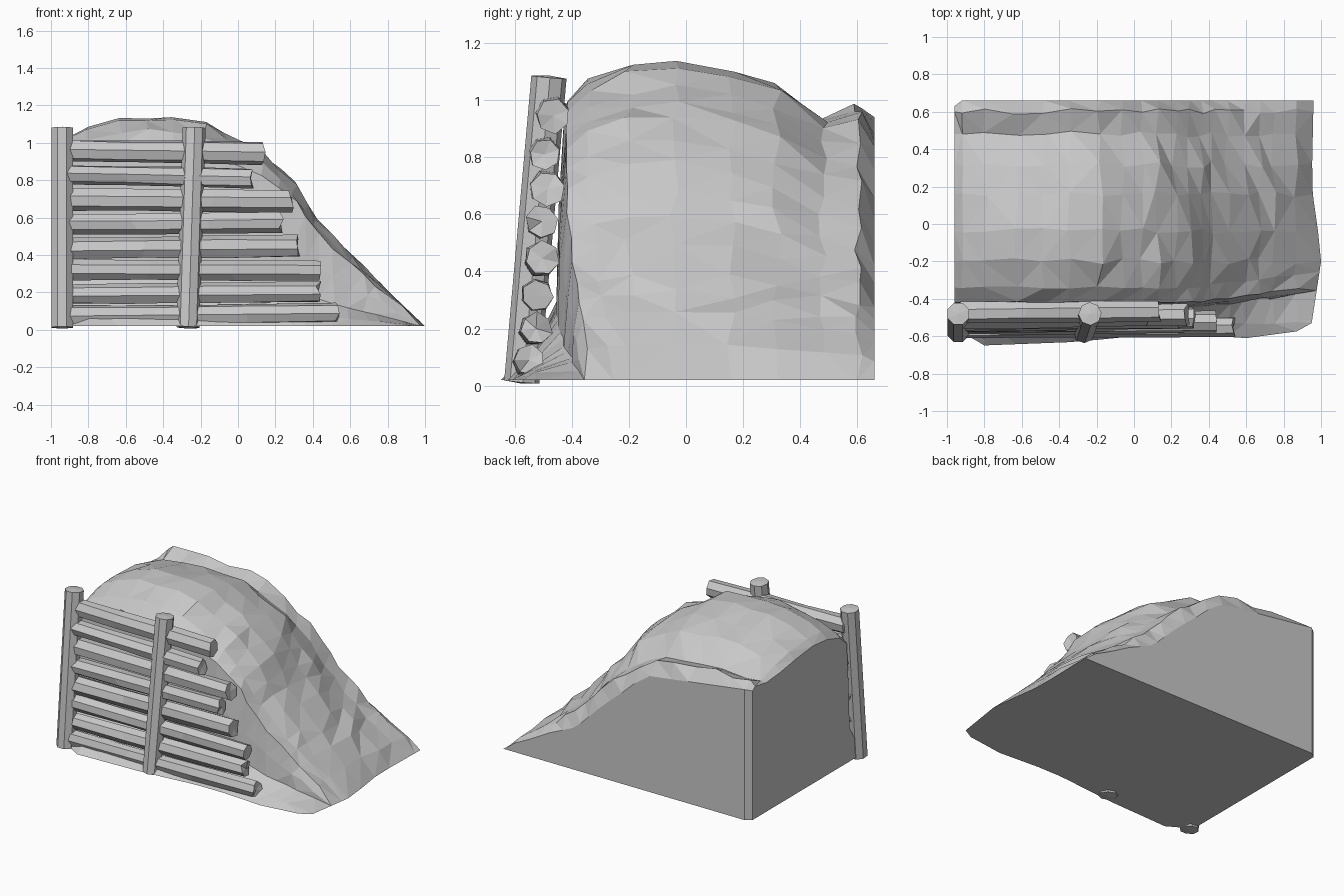
import bpy, bmesh, math, random
from mathutils import Vector

random.seed(4)
if "Cube" in bpy.data.objects:
    bpy.data.objects.remove(bpy.data.objects["Cube"])

grey = bpy.data.materials.new("plain grey")
grey.use_nodes = True
grey.diffuse_color = (0.58, 0.58, 0.58, 1)
grey.node_tree.nodes["Principled BSDF"].inputs["Base Color"].default_value = grey.diffuse_color


def finish(name, bm):
    bmesh.ops.recalc_face_normals(bm, faces=bm.faces)
    mesh = bpy.data.meshes.new(name)
    bm.to_mesh(mesh)
    bm.free()
    mesh.materials.append(grey)
    obj = bpy.data.objects.new(name, mesh)
    bpy.context.collection.objects.link(obj)
    return obj


def lerp(points, t):
    """Piecewise linear curve through (t, value) points."""
    if t <= points[0][0]:
        return points[0][1]
    for (a, va), (b, vb) in zip(points, points[1:]):
        if t <= b:
            return va + (vb - va) * (t - a) / (b - a)
    return points[-1][1]


def jitter(amount):
    return random.uniform(-amount, amount)


# Mound: curves along x for the ridge, the cut back edge and the front foot
BASE = 0.02
ridge = [(-.96, .99), (-.92, 1.03), (-.8, 1.09), (-.63, 1.13), (-.35, 1.13), (-.18, 1.11),
         (0, 1.01), (.13, .95), (.3, .78), (.42, .59), (.6, .4), (.75, .26), (1, BASE)]
back = [(-.96, .93), (-.92, .94), (-.13, .83), (-.02, .71), (.18, .54), (.4, .32),
        (.6, .23), (.76, .14), (1, BASE)]
foot = [(-.96, -.55), (-.82, -.65), (-.3, -.63), (.1, -.59), (.3, -.59), (.6, -.61),
        (.9, -.57), (1, -.53)]
# Right-hand edge of the ground outline, x along y
toe = [(-.53, .95), (-.4, .97), (-.2, 1), (0, .98), (.2, .95), (.66, .96)]
# Cross-section: y against share of the ridge height
section = [(-.53, .1), (-.45, .25), (-.44, .55), (-.42, .87), (-.34, .94), (-.2, .985),
           (-.04, 1), (.16, .98), (.32, .96), (.48, .9)]
stations = [-.96, -.92, -.8, -.63, -.48, -.35, -.18, -.06, .04, .13, .22, .3, .36, .42,
            .5, .6, .68, .75, .87, 1]

bm = bmesh.new()
grid = []
for x in stations:
    top, rear, front = lerp(ridge, x), lerp(back, x), lerp(foot, x)
    last = x == stations[-1]
    inner = x not in (stations[0], stations[-1])
    spread = max(0, x - .3) * .12
    rear_y = .63 if x == stations[0] else .66
    row = [(front, BASE)]
    for y, share in section:
        z = BASE + (top - BASE) * share
        if y > 0:
            z = max(z - (top - rear) * .5 * (y / .6) ** 2, rear)
        row.append((max(y + (spread if -.5 < y < -.3 else 0), front + .02), z))
    row += [(.6, rear + (top - rear) * .35), (rear_y, rear)]
    column = []
    for j, (y, z) in enumerate(row):
        px, py = x, y
        if last:
            px = lerp(toe, y)
            z = BASE
        elif inner and 0 < j < len(row) - 1:
            wobble = .008 if x < -.85 else .018
            px += jitter(wobble)
            py += jitter(wobble) * (1 if j > 5 else .4)
            z = max(z + jitter(.012) * min(1, z * 3), BASE + .01)
        column.append(bm.verts.new((px, py, z)))
    grid.append(column)

for a, b in zip(grid, grid[1:]):
    for j in range(len(a) - 1):
        bm.faces.new((a[j], b[j], b[j + 1], a[j + 1]))

# Flat cut sides and underside, with a chamfered rear corner
side_base = bm.verts.new((-.96, .63, BASE))
rear_base = bm.verts.new((-.92, .66, BASE))
bm.faces.new(grid[0] + [side_base])
bm.faces.new([grid[0][-1], grid[1][-1], rear_base, side_base])
bm.faces.new([c[-1] for c in grid[1:]] + [rear_base])
bm.faces.new([c[0] for c in grid[:-1]] + grid[-1] + [rear_base, side_base])
bmesh.ops.triangulate(bm, faces=[f for f in bm.faces if len(f.verts) == 4])
finish("earth_mound", bm)


def timber(name, start, end, radius, sides, rings, rough, ragged):
    """Rough-hewn round timber from start to end."""
    start, end = Vector(start), Vector(end)
    axis = (end - start).normalized()
    turn = axis.to_track_quat('Z', 'Y')
    spin = random.uniform(0, math.tau) if rough else math.pi / sides
    bm = bmesh.new()
    loops = []
    for k in range(rings + 1):
        loop = []
        for s in range(sides):
            a = spin + math.tau * s / sides
            r = radius * (1 + jitter(rough))
            along = jitter(ragged) if k in (0, rings) else jitter(rough * .3)
            p = start.lerp(end, k / rings) + turn @ Vector((r * math.cos(a), r * math.sin(a), along))
            loop.append(bm.verts.new(p))
        loops.append(loop)
    for a, b in zip(loops, loops[1:]):
        for s in range(sides):
            t = (s + 1) % sides
            bm.faces.new((a[s], a[t], b[t], b[s]))
    # End caps fan around a slightly offset centre
    for loop, centre, out in ((loops[0], start, -1), (loops[-1], end, 1)):
        tip = bm.verts.new(centre + axis * out * (.006 - ragged * .4))
        for s in range(sides):
            bm.faces.new((loop[s], loop[(s + 1) % sides], tip))
    finish(name, bm)


# Leaning posts
timber("corner_post", (-.94, -.575, .013), (-.94, -.48, 1.08), .062, 8, 1, 0, 0)
timber("middle_post", (-.268, -.575, .013), (-.235, -.48, 1.08), .062, 8, 1, 0, 0)

# Stacked logs, top to bottom: right end x, y, left z, right z, radius
logs = [(.13, -.465, .96, .945, .06), (.07, -.495, .83, .81, .055),
        (.28, -.485, .70, .69, .06), (.23, -.505, .565, .575, .056),
        (.32, -.505, .435, .445, .06), (.44, -.52, .32, .315, .056),
        (.43, -.525, .19, .2, .056), (.53, -.55, .075, .09, .054)]
for n, (x, y, z0, z1, r) in enumerate(logs):
    timber(f"wall_log_{n + 1}", (-.94, y - .01, z0), (x, y, z1), r, 7, 3, .09, .018)
